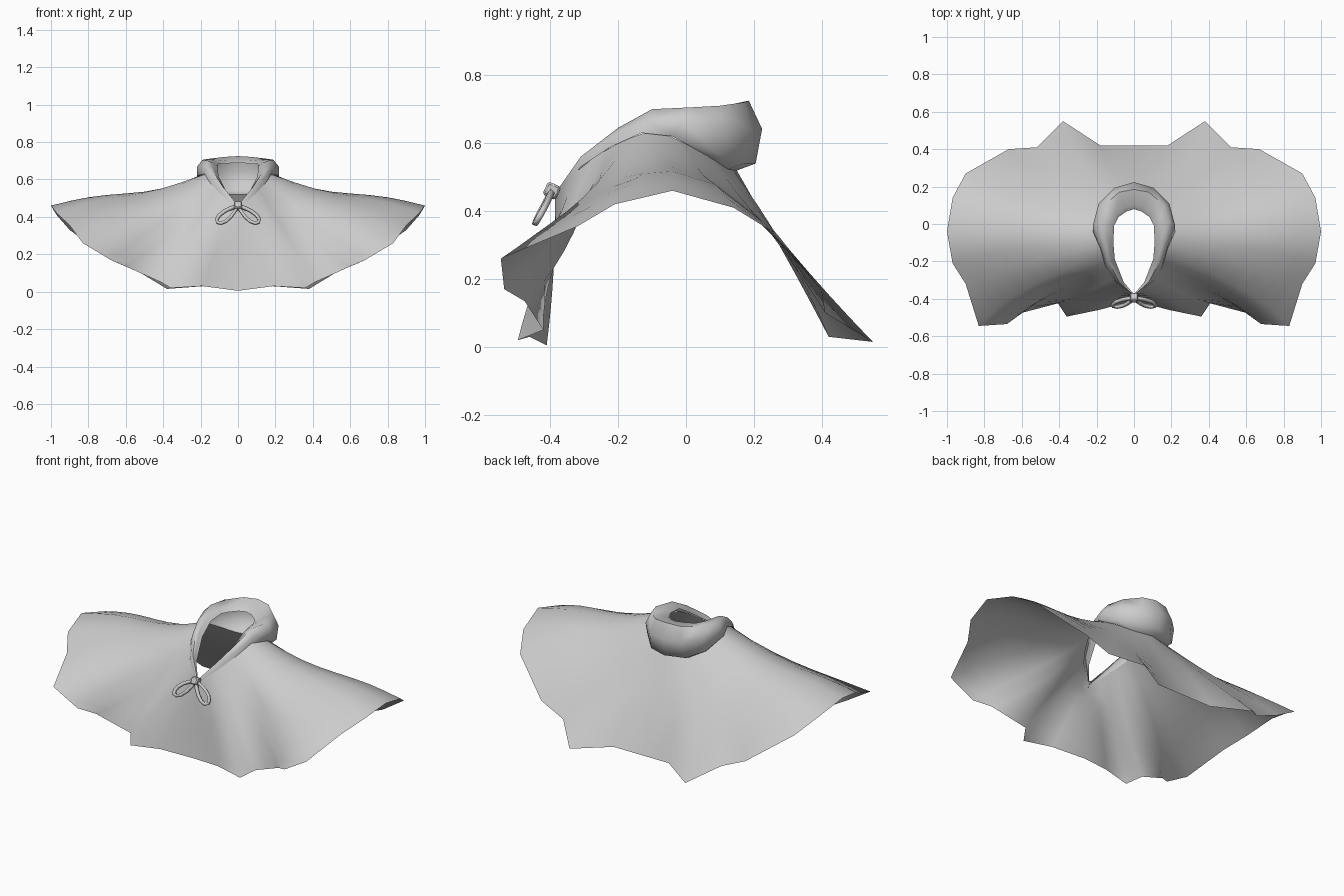
import bpy
import math
from mathutils import Vector

default_cube = bpy.data.objects.get("Cube")
if default_cube:
    bpy.data.objects.remove(default_cube, do_unlink=True)


def make_material(name, colour):
    material = bpy.data.materials.new(name)
    material.use_nodes = True
    material.diffuse_color = colour
    material.node_tree.nodes["Principled BSDF"].inputs["Base Color"].default_value = colour
    return material


cloth = make_material("grey cloth", (0.6, 0.6, 0.6, 1))


def finish(obj, angle):
    """Give the part its material and smooth shading."""
    obj.data.materials.append(cloth)
    bpy.ops.object.select_all(action="DESELECT")
    obj.select_set(True)
    bpy.context.view_layer.objects.active = obj
    bpy.ops.object.shade_smooth_by_angle(angle=math.radians(angle))


def loft(name, rows, angle):
    """Skin a half surface from inner row to outer row, then mirror it."""
    count = len(rows[0])
    verts = [point for row in rows for point in row]
    faces = []
    for j in range(len(rows) - 1):
        for i in range(count - 1):
            a, b = j * count + i, (j + 1) * count + i
            faces.append((a, b, b + 1, a + 1))
    mesh = bpy.data.meshes.new(name)
    mesh.from_pydata(verts, [], faces)
    obj = bpy.data.objects.new(name, mesh)
    bpy.context.collection.objects.link(obj)
    finish(obj, angle)
    mirror = obj.modifiers.new("both halves", "MIRROR")
    mirror.use_clip = True
    mirror.merge_threshold = 0.001


def points(table):
    return [Vector(row) for row in table]


def resample(line, total):
    """Spread points evenly by index along a polyline."""
    result = []
    for k in range(total):
        t = k / (total - 1) * (len(line) - 1)
        i = min(int(t), len(line) - 2)
        result.append(line[i].lerp(line[i + 1], t - i))
    return result


def tuck(point):
    """Move a collar base point under the collar, where the cape begins."""
    back = max(point.y, 0)
    return Vector((point.x * 0.95, point.y - back * 0.27, point.z - back * 0.1))


# Collar: three guide lines from throat to nape
collar_base = points([
    (0, -.385, .44), (.1, -.31, .53), (.155, -.22, .59), (.18, -.13, .63),
    (.22, -.04, .62), (.19, .09, .57), (.11, .17, .54), (0, .205, .54)])
collar_crest = points([
    (0, -.38, .46), (.08, -.31, .56), (.135, -.2, .645), (.16, -.1, .7),
    (.19, .01, .705), (.16, .1, .71), (.08, .17, .72), (0, .185, .725)])
collar_inner = points([
    (0, -.375, .45), (.06, -.32, .53), (.12, -.2, .63), (.135, -.1, .69),
    (.13, 0, .7), (.1, .055, .7), (.05, .09, .705), (0, .105, .705)])

collar_bulge = []
collar_lining = []
for k, (base, crest, inner) in enumerate(zip(collar_base, collar_crest, collar_inner)):
    fullness = k / (len(collar_base) - 1)
    middle = base.lerp(crest, 0.55)
    outward = Vector((base.x, base.y + 0.1, 0)).normalized()
    collar_bulge.append(middle + outward * 0.03 * fullness)
    rim = min(1, fullness * 3)
    collar_lining.append(inner - (outward * 0.025 + Vector((0, 0, 0.018))) * rim)

collar_hem = [tuck(point) for point in collar_base]
loft("collar", [collar_lining, collar_inner, collar_crest,
                collar_bulge, collar_base, collar_hem], 75)

# Cape: neck edge, middle drape and scalloped hem from front to back
cape_middle = points([
    (0, -.39, .22), (.12, -.41, .22), (.24, -.43, .23), (.3, -.39, .24),
    (.4, -.36, .28), (.48, -.38, .32), (.58, -.35, .4), (.62, -.22, .47),
    (.62, -.13, .51), (.6, -.04, .525), (.6, .07, .49), (.56, .14, .435),
    (.45, .23, .36), (.36, .26, .32), (.26, .31, .28), (.13, .29, .29), (0, .28, .29)])
cape_hem = points([
    (0, -.41, .005), (.19, -.46, .03), (.36, -.495, .02), (.41, -.42, .05),
    (.6, -.475, .135), (.68, -.535, .17), (.83, -.545, .26), (.9, -.32, .355),
    (.97, -.21, .42), (1, -.04, .46), (.97, .14, .41), (.9, .27, .33),
    (.67, .4, .165), (.52, .41, .1), (.38, .55, .015), (.18, .42, .03), (0, .42, .03)])
cape_neck = resample(collar_hem, len(cape_hem))

cape_rows = []
steps = 8
for j in range(steps + 1):
    t = j / steps
    row = []
    for neck, middle, hem in zip(cape_neck, cape_middle, cape_hem):
        # Quadratic drape through the guide points, dipping beside the neck
        handle = middle * 2 - (neck + hem) / 2
        point = neck.lerp(handle, t).lerp(handle.lerp(hem, t), t)
        point.z -= math.sin(math.tau * t) * 0.035 * hem.z
        row.append(point)
    cape_rows.append(row)
loft("cape", cape_rows, 75)

# Bow: a teardrop loop on each side of a small knot
knot_centre = Vector((0, -.395, .46))
for side, label in ((1, "left"), (-1, "right")):
    along = Vector((side * .11, -.045, -.09))
    across = Vector((side * .65, .4, .6))
    curve = bpy.data.curves.new(label + "_bow_loop", "CURVE")
    curve.dimensions = "3D"
    curve.bevel_depth = 0.011
    curve.bevel_resolution = 0
    spline = curve.splines.new("POLY")
    segments = 12
    spline.points.add(segments - 1)
    for k, point in enumerate(spline.points):
        turn = math.tau * k / segments
        reach = (1 - math.cos(turn)) / 2
        width = 0.036 * math.sin(turn) * reach ** 0.5
        point.co = (*(knot_centre + along * reach + across * width), 1)
    spline.use_cyclic_u = True
    loop = bpy.data.objects.new(label + "_bow_loop", curve)
    bpy.context.collection.objects.link(loop)
    curve.materials.append(cloth)

bpy.ops.mesh.primitive_cube_add(size=0.042, location=knot_centre, rotation=(math.radians(-25), 0, 0))
knot = bpy.context.object
knot.name = "bow_knot"
bevel = knot.modifiers.new("soft corners", "BEVEL")
bevel.width = 0.006
finish(knot, 40)
